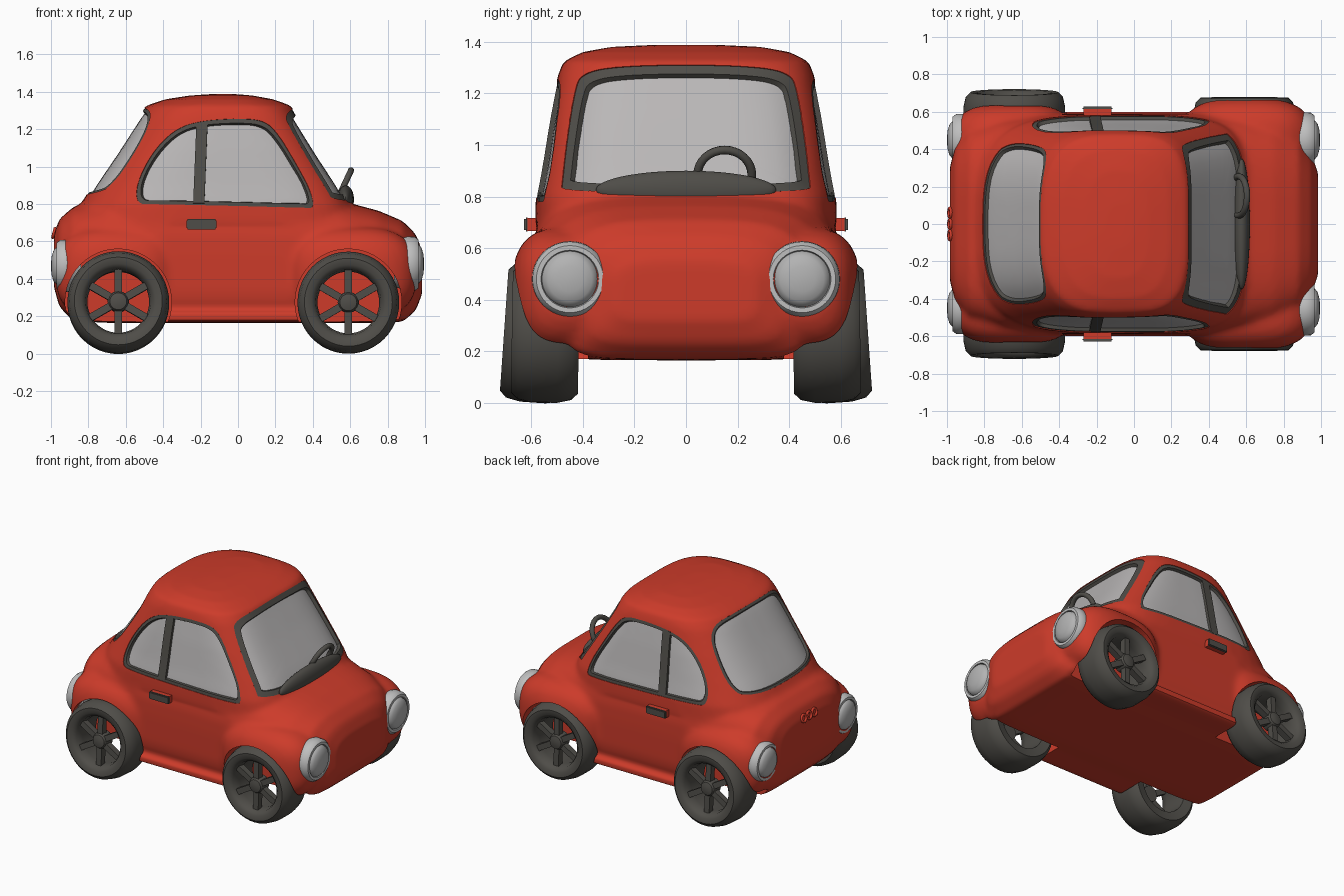
import bpy, bmesh, math
from mathutils import Matrix, Vector
from mathutils.bvhtree import BVHTree

if "Cube" in bpy.data.objects:
    bpy.data.objects.remove(bpy.data.objects["Cube"])


def material(name, rgb):
    m = bpy.data.materials.new(name)
    m.diffuse_color = (*rgb, 1)
    m.use_nodes = True
    m.node_tree.nodes["Principled BSDF"].inputs["Base Color"].default_value = m.diffuse_color
    return m


RED = material("red paint", (0.61, 0.044, 0.023))
DARK = material("dark grey rubber", (0.078, 0.074, 0.065))
GLASS = material("window grey", (0.49, 0.475, 0.475))
SILVER = material("lamp silver", (0.52, 0.52, 0.52))
LENS = material("lamp lens", (0.45, 0.45, 0.45))
T, R = Matrix.Translation, Matrix.Rotation


def finish(bm, name, mat, matrix=None, angle=40):
    bmesh.ops.recalc_face_normals(bm, faces=bm.faces)
    me = bpy.data.meshes.new(name)
    bm.to_mesh(me)
    bm.free()
    me.materials.append(mat)
    me.shade_smooth()
    me.set_sharp_from_angle(angle=math.radians(angle))
    ob = bpy.data.objects.new(name, me)
    if matrix:
        ob.matrix_world = matrix
    bpy.context.collection.objects.link(ob)
    return ob


def loft(bm, rings, cap=True, closed=False):
    vs = [[bm.verts.new(p) for p in r] for r in rings]
    n = len(vs[0])
    pairs = list(zip(vs, vs[1:])) + ([(vs[-1], vs[0])] if closed else [])
    for a, b in pairs:
        for i in range(n):
            j = (i + 1) % n
            bm.faces.new((a[i], a[j], b[j], b[i]))
    if cap and not closed:
        bm.faces.new(vs[0])
        bm.faces.new(vs[-1])


def lathe(bm, profile, n=40, closed=False):
    loft(bm, [[(r * math.cos(2 * math.pi * i / n), r * math.sin(2 * math.pi * i / n), a)
               for i in range(n)] for r, a in profile], closed=closed)


def power(c, p):
    return math.copysign(abs(c) ** (2 / p), c)


def blob(bm, centre, radii, p=2.0):
    new = bmesh.ops.create_uvsphere(bm, u_segments=40, v_segments=24, radius=1)["verts"]
    for v in new:
        k = sum(abs(c) ** p for c in v.co) ** (-1 / p)
        v.co = Vector([centre[i] + radii[i] * v.co[i] * k for i in range(3)])


def box(bm, centre, size):
    bmesh.ops.create_cube(bm, size=1, matrix=T(centre) @ Matrix.Diagonal((*size, 1)))


def bake(ob):
    """Apply an object's modifiers into a new bmesh and remove the object."""
    bpy.context.view_layer.update()
    out = bmesh.new()
    out.from_mesh(ob.evaluated_get(bpy.context.evaluated_depsgraph_get()).to_mesh())
    for f in out.faces:
        f.material_index = 0
    return out


def cut(ob, cutter):
    cutter.hide_render = True
    m = ob.modifiers.new("cut", "BOOLEAN")
    m.operation, m.object, m.solver = "DIFFERENCE", cutter, "EXACT"


ANG = [2 * math.pi * i / 48 for i in range(48)]

# Body: lower hull lofted along x (x, half width, top, bottom)
bm = bmesh.new()
hull = [(-.985, .30, .64, .36), (-.955, .42, .72, .25), (-.88, .51, .785, .175), (-.7, .56, .84, .165),
        (-.4, .59, .88, .165), (0, .59, .88, .165), (.35, .59, .86, .165), (.56, .57, .815, .165),
        (.75, .53, .765, .165), (.88, .47, .71, .17), (.95, .37, .64, .23), (.985, .27, .55, .32)]
loft(bm, [[(x, w * power(math.cos(t), 3.5 if math.sin(t) > 0 else 6),
            (zt + zb) / 2 + (zt - zb) / 2 * power(math.sin(t), 3.5 if math.sin(t) > 0 else 6))
           for t in ANG] for x, w, zt, zb in hull])
# Cabin lofted upwards (z, rear x, front x, half width, front and rear squareness)
cabin = [(.70, -.88, .64, .585, 4.6, 3.3), (.80, -.84, .605, .582, 4.6, 3.3), (.90, -.78, .55, .562, 4.5, 3.2),
         (1.1, -.645, .42, .53, 4.3, 3.1), (1.27, -.535, .315, .497, 4, 3), (1.325, -.495, .285, .475, 3.6, 2.8),
         (1.36, -.39, .19, .40, 3.2, 2.7), (1.38, -.26, .08, .29, 2.8, 2.5), (1.388, -.15, -.01, .12, 2.4, 2.4)]
rings = []
for z, xr, xf, w, pf, pr in cabin:
    xm, h = (xr + xf) / 2, (xf - xr) / 2
    rings.append([(xm + h * power(math.cos(t), pf if math.cos(t) > 0 else pr),
                   w * power(math.sin(t), pf if math.cos(t) > 0 else pr), z) for t in ANG])
loft(bm, rings)
# Wings and sills
for s in (-1, 1):
    blob(bm, (.605, s * .46, .43), (.35, .215, .25), 2.8)
    blob(bm, (-.645, s * .44, .43), (.33, .205, .25), 2.8)
    box(bm, (-.02, s * .5, .195), (.8, .2, .05))
body = finish(bm, "body_source", RED)

# Wheel wells
bm = bmesh.new()
for x in (-.64, .59):
    for s in (-1, 1):
        bmesh.ops.create_cone(bm, cap_ends=True, segments=48, radius1=.285, radius2=.285, depth=.6,
                              matrix=T((x, s * .68, .275)) @ R(math.pi / 2, 4, "X"))
wells = finish(bm, "wheel_well_cutter", RED)

# Fuse the shell, soften it and cut the wells
m = body.modifiers.new("fuse", "REMESH")
m.mode, m.voxel_size = "VOXEL", .02
m = body.modifiers.new("soften", "SMOOTH")
m.factor, m.iterations = .5, 5
cut(body, wells)
bm = bake(body)
tree = BVHTree.FromBMesh(bm)
car = finish(bm, "car_shell_source", RED, angle=45)


def project(u, v, axis, s, off):
    """Drop a point onto the shell, looking along x or y."""
    o, d = ((s * 3, u, v), (-s, 0, 0)) if axis == "x" else ((u, s * 3, v), (0, -s, 0))
    loc, nor, _, _ = tree.ray_cast(Vector(o), Vector(d))
    return loc + nor * off


def window(name, outline, axis, s, cutter, depth, wide):
    """Cut a recess, line it with a dark frame and set the pane at its bottom."""
    pts = [Vector(p) for p in outline]
    for _ in range(3):   # corner cutting rounds the outline
        pts = [q for a, b in zip(pts, pts[1:] + pts[:1]) for q in (a * .75 + b * .25, a * .25 + b * .75)]
    lo = Vector((min(p.x for p in pts), min(p.y for p in pts)))
    hi = Vector((max(p.x for p in pts), max(p.y for p in pts)))
    c, h = (lo + hi) / 2, (hi - lo) / 2

    def ring(k, off, inset=0.0):
        kx, ky = k * (1 - inset / h.x), k * (1 - inset / h.y)
        return [project(c.x + (p.x - c.x) * kx, c.y + (p.y - c.y) * ky, axis, s, off) for p in pts]

    steps = [i / 8 for i in range(1, 9)]
    loft(cutter, [ring(k, -depth) for k in steps] + [ring(k, .05) for k in reversed(steps)])
    bm = bmesh.new()
    loft(bm, [ring(1, -.004), ring(1, -.004, wide), ring(1, .002 - depth, wide + .006),
              ring(1, .002 - depth)], closed=True)
    finish(bm, name + "_frame", DARK)
    bm = bmesh.new()
    loft(bm, [ring(k, .004 - depth) for k in steps] + [ring(k, .001 - depth) for k in reversed(steps)])
    finish(bm, name + "_glass", GLASS)


# Windows
screen = [(.485, .815), (.48, .86), (.465, 1.0), (.435, 1.2), (.405, 1.285), (.2, 1.31)]
screen += [(-y, z) for y, z in reversed(screen)]
rear = [(.38, .85), (.435, .92), (.425, 1.1), (.395, 1.24), (.32, 1.3), (.15, 1.315)]
rear += [(-y, z) for y, z in reversed(rear)]
side = [(-.545, .80), (-.54, .92), (-.45, 1.09), (-.33, 1.205), (-.2, 1.245), (-.02, 1.258), (.14, 1.25),
        (.22, 1.17), (.32, 1.0), (.385, .88), (.41, .78), (.36, .78), (0, .79), (-.45, .80)]
cutter = bmesh.new()
window("windscreen", screen, "x", 1, cutter, .028, .033)
window("rear_window", rear, "x", -1, cutter, .024, .014)
for s, tag in ((-1, "right"), (1, "left")):
    window(tag + "_side_window", side, "y", s, cutter, .026, .022)
    # Door pillar between the side panes
    bm = bmesh.new()
    loft(bm, [[project(x + (z - 1) * .04, z, "y", s, o) for x, o in
               ((-.232, -.003), (-.172, -.003), (-.172, -.025), (-.232, -.025))]
              for z in (.805, .88, .96, 1.04, 1.12, 1.18, 1.235)])
    finish(bm, tag + "_door_pillar", DARK)
    # Door handle: red mount with a dark grip
    bm = bmesh.new()
    box(bm, (-.195, s * .597, .692), (.15, .04, .05))
    finish(bm, tag + "_handle_mount", RED)
    bm = bmesh.new()
    box(bm, (-.195, s * .618, .692), (.16, .018, .054))
    bmesh.ops.bevel(bm, geom=bm.edges[:], offset=.006, segments=2, affect="EDGES")
    finish(bm, tag + "_door_handle", DARK)

    # Wheels: tyre ring, hub and six spokes
    tyre = [(.172, -.115), (.235, -.13), (.26, -.105), (.272, -.05), (.272, .05), (.26, .105),
            (.235, .13), (.2, .128), (.175, .105), (.165, .05)]
    for part, x, y, camber in (("front", .59, .545, 1), ("rear", -.64, .575, 4)):
        bm = bmesh.new()
        lathe(bm, tyre, 48, closed=True)
        lathe(bm, [(.055, .02), (.057, .085), (.045, .105), (.02, .112)], 24)
        for k in range(6):
            bmesh.ops.create_cube(bm, size=1, matrix=R(math.radians(90 + 60 * k), 4, "Z")
                                  @ T((.11, 0, .07)) @ Matrix.Diagonal((.14, .04, .045, 1)))
        finish(bm, f"{part}_{tag}_wheel", DARK,
               T((x, s * y, .273)) @ R(-s * math.radians(90 - camber), 4, "X"))

    # Head and tail lamps
    for part, x, z, d, r in (("head", .995, .48, 1, 1), ("tail", -1.0, .47, -1, .95)):
        mat4 = T((x, s * .45, z)) @ R(d * math.pi / 2, 4, "Y")
        bm = bmesh.new()
        lathe(bm, [(.12 * r, -.16), (.138 * r, -.115), (.147 * r, -.09), (.145 * r, -.05), (.13 * r, -.03),
                   (.112 * r, -.03), (.108 * r, -.045)])
        finish(bm, f"{tag}_{part}lamp_rim", SILVER, mat4)
        bm = bmesh.new()
        lathe(bm, [(.11 * r, -.05), (.104 * r, -.028), (.085 * r, -.013), (.05 * r, -.003), (.01, 0)])
        finish(bm, f"{tag}_{part}lamp_lens", LENS, mat4)

# Cut the window recesses into the shell
recess = finish(cutter, "window_cutter", RED)
cut(car, recess)
finish(bake(car), "car_body", RED, angle=45)
for ob in (body, wells, car, recess):
    bpy.data.objects.remove(ob)


def torus(name, mat, major, minor, matrix):
    bm = bmesh.new()
    lathe(bm, [(major + minor * math.cos(k * math.pi / 5), minor * math.sin(k * math.pi / 5))
               for k in range(10)], 32, closed=True)
    finish(bm, name, mat, matrix, 80)


# Dashboard cowl and steering wheel in front of the screen
bm = bmesh.new()
blob(bm, (.575, 0, .825), (.045, .35, .075))
finish(bm, "dashboard", DARK)
torus("steering_wheel", DARK, .105, .017, T((.56, .15, .885)) @ R(math.radians(115), 4, "Y"))

# Three small rings on the boot lid
for k in (-1, 0, 1):
    p = project(k * .06, .645, "x", -1, .002)
    torus(f"boot_ring_{k + 2}", RED, .024, .009, T(p) @ R(math.radians(-75), 4, "Y"))
